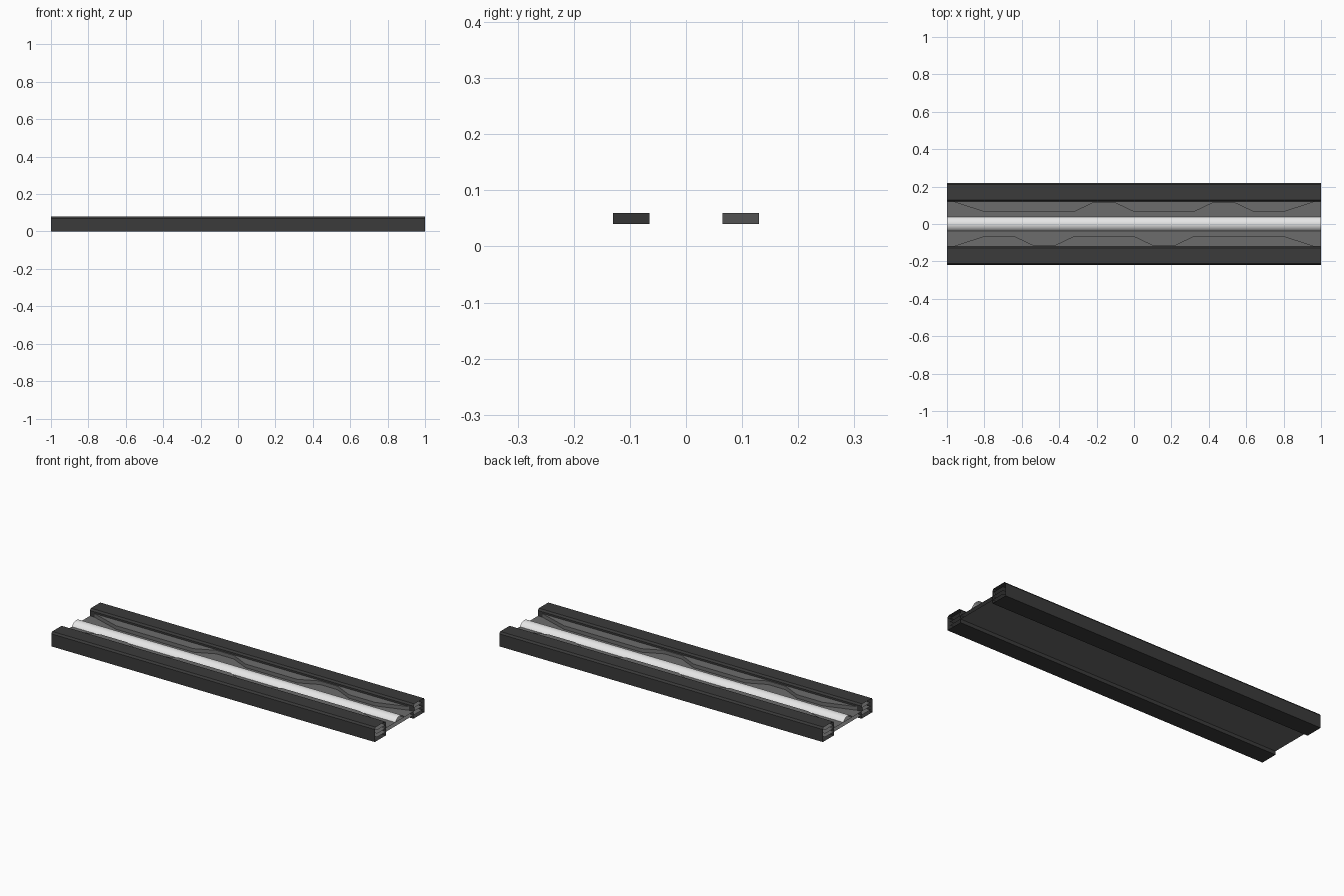
import bpy, bmesh, math

if "Cube" in bpy.data.objects:
    bpy.data.objects.remove(bpy.data.objects["Cube"])


def material(name, rgb):
    m = bpy.data.materials.new(name)
    m.diffuse_color = (*rgb, 1)
    m.use_nodes = True
    m.node_tree.nodes["Principled BSDF"].inputs["Base Color"].default_value = m.diffuse_color
    return m


dark = material("dark_grey", (0.043, 0.043, 0.043))
grey = material("mid_grey", (0.15, 0.15, 0.15))
white = material("lamp_white", (0.87, 0.87, 0.87))


def finish(bm, name, mat, smooth=False):
    me = bpy.data.meshes.new(name)
    for f in bm.faces:
        f.smooth = smooth
    bm.to_mesh(me)
    bm.free()
    ob = bpy.data.objects.new(name, me)
    me.materials.append(mat)
    bpy.context.collection.objects.link(ob)
    return ob


def extrude(name, profile, mat, side=1, closed=False, smooth=False):
    """Open-ended extrusion along x of a (y, z) profile."""
    bm = bmesh.new()
    rows = [[bm.verts.new((side * x, side * y, z)) for x in (-1, 1)] for y, z in profile]
    if closed:
        rows.append(rows[0])
    for a, b in zip(rows, rows[1:]):
        bm.faces.new((a[0], a[1], b[1], b[0]))
    return finish(bm, name, mat, smooth)


def plate(name, path, mat, side):
    """Raised plate with a wavy inner edge, running back inside the rail."""
    bm = bmesh.new()
    cols = [[bm.verts.new((side * x, side * yy, z))
             for yy, z in ((y, 0.04), (y, 0.06), (0.2, 0.06))] for x, y in path]
    for a, b in zip(cols, cols[1:]):
        bm.faces.new((a[0], b[0], b[1], a[1]))
        bm.faces.new((a[1], b[1], b[2], a[2]))
    return finish(bm, name, mat)


# Channel floor: upper and lower sheets, running into the rails
extrude("floor_panel", [(-0.2, 0.04), (0.2, 0.04)], grey)
extrude("floor_underside", [(0.2, 0.02), (-0.2, 0.02)], grey)

# Central light tube, half sunk in the floor
low = math.asin(0.02 / 0.043)
arc = [math.pi - low - (math.pi - 2 * low) * i / 14 for i in range(15)]
extrude("light_tube", [(0.043 * math.cos(t), 0.02 + 0.043 * math.sin(t)) for t in arc],
        white, smooth=True)

# Hollow side rails and wavy plates, the second set turned half round
rail = [(0.121, 0), (0.121, 0.07), (0.129, 0.08), (0.212, 0.08), (0.22, 0.07), (0.22, 0)]
wave = [(-1, 0.13), (-0.8, 0.065), (-0.32, 0.065), (-0.215, 0.115), (-0.105, 0.115),
        (0, 0.065), (0.32, 0.065), (0.425, 0.115), (0.535, 0.115), (0.64, 0.065),
        (0.8, 0.065), (1, 0.13)]
for label, side in (("back", 1), ("front", -1)):
    extrude(label + "_rail", rail, dark, side, closed=True)
    plate(label + "_wavy_plate", wave, grey, side)
